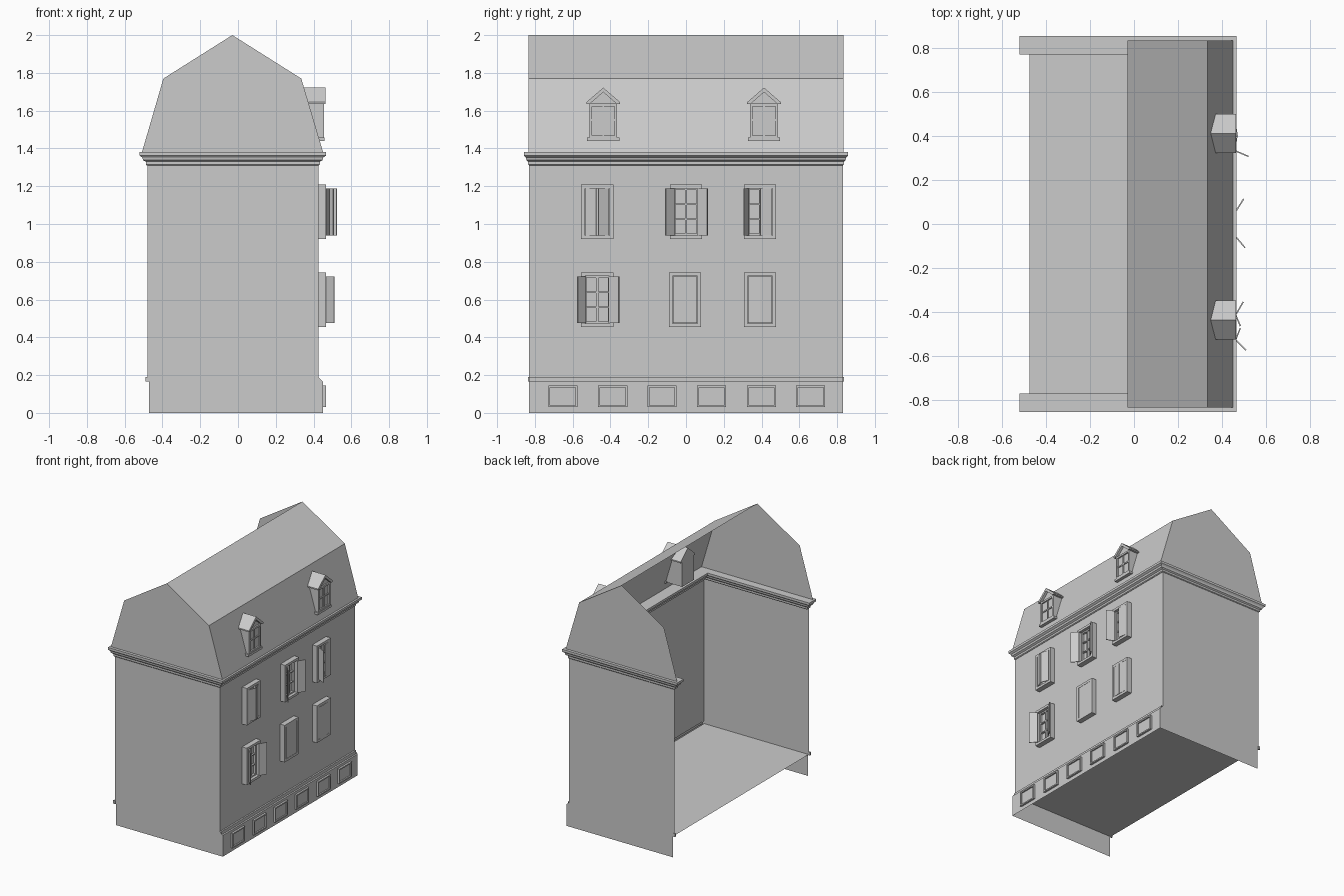
import bpy
from math import sin, cos, radians

if "Cube" in bpy.data.objects:
    bpy.data.objects.remove(bpy.data.objects["Cube"])


def make(name, verts, faces):
    me = bpy.data.meshes.new(name)
    me.from_pydata(verts, [], faces)
    me.update()
    ob = bpy.data.objects.new(name, me)
    bpy.context.collection.objects.link(ob)
    return ob


def boxes(name, items):
    """One object made of boxes given as (x0, x1, y0, y1, z0, z1)."""
    V, F = [], []
    for x0, x1, y0, y1, z0, z1 in items:
        b = len(V)
        V += [(x, y, z) for z in (z0, z1) for x, y in ((x0, y0), (x1, y0), (x1, y1), (x0, y1))]
        F += [[b + i for i in f] for f in ((3, 2, 1, 0), (4, 5, 6, 7), (0, 1, 5, 4),
                                          (1, 2, 6, 5), (2, 3, 7, 6), (3, 0, 4, 7))]
    return make(name, V, F)


def prism_x(name, section, x0, x1):
    """Extrude a (y, z) outline along x."""
    n = len(section)
    V = [(x, y, z) for x in (x0, x1) for y, z in section]
    F = [(i, (i + 1) % n, n + (i + 1) % n, n + i) for i in range(n)]
    return make(name, V, F + [tuple(range(n))[::-1], tuple(range(n, 2 * n))])


def ring(x0, x1, y0, y1, z0, z1, w):
    """Four bars of a rectangular frame facing +x."""
    return [(x0, x1, y0, y0 + w, z0, z1), (x0, x1, y1 - w, y1, z0, z1),
            (x0, x1, y0 + w, y1 - w, z0, z0 + w), (x0, x1, y0 + w, y1 - w, z1 - w, z1)]


XB, XF, YW = -0.48, 0.425, 0.83

# Thin walls: two ends, facade, floor; the back stays open
for s, side in ((-1, "front"), (1, "rear")):
    y = s * YW
    make(side + "_end_wall",
         [(-0.47, y, 0), (0.45, y, 0), (0.45, y, 0.165), (XF, y, 0.19), (XF, y, 1.33),
          (XB, y, 1.33), (XB, y, 0.165), (-0.47, y, 0.165)],
         [tuple(range(8))[::s * -1]])
    boxes(side + "_wall_end_trim", [(-0.49, -0.475, y - 0.006, y + 0.006, 0.165, 0.19)])
make("facade", [(XF, -YW, 0.19), (XF, YW, 0.19), (XF, YW, 1.33), (XF, -YW, 1.33)], [(0, 1, 2, 3)])
make("floor", [(-0.475, -YW, 0.168), (XF, -YW, 0.168), (XF, YW, 0.168), (-0.475, YW, 0.168)], [(0, 1, 2, 3)])
make("plinth", [(x, y, z) for x, z in ((0.45, 0), (0.45, 0.165), (0.437, 0.165), (0.437, 0.19), (XF, 0.19))
                for y in (-YW, YW)],
     [(2 * i, 2 * i + 1, 2 * i + 3, 2 * i + 2) for i in range(4)])

# Cornice: U-shaped plan, stacked steps that flare outward
def u_plan(k):
    dx, dy = 0.041 * k, 0.027 * k
    xo, xi, xb = XF + dx, XF - 0.03 - dx, XB - dx
    yo, yi = YW + dy, 0.80 - dy
    return [(xb, -yo), (xo, -yo), (xo, yo), (xb, yo), (xb, yi), (xi, yi), (xi, -yi), (xb, -yi)]


steps = [(0.05, 1.31), (0.2, 1.315), (0.2, 1.33), (0.55, 1.338), (0.65, 1.352), (1.0, 1.362), (1.0, 1.38)]
V = [(x, y, z) for k, z in steps for x, y in u_plan(k)]
F = [(8 * r + i, 8 * r + (i + 1) % 8, 8 * r + 8 + (i + 1) % 8, 8 * r + 8 + i)
     for r in range(len(steps) - 1) for i in range(8)]
t = 8 * (len(steps) - 1)
for b in (0, t):
    F += [(b, b + 1, b + 6, b + 7), (b + 1, b + 2, b + 5, b + 6), (b + 2, b + 3, b + 4, b + 5)]
make("cornice", V, F)

# Mansard roof: facade half only, with full gables
half = [(-0.03, 2.0), (0.335, 1.77), (0.452, 1.375)]
make("roof", [(x, y, z) for x, z in half for y in (-0.835, 0.835)], [(0, 2, 3, 1), (2, 4, 5, 3)])
gable = [(-0.51, 1.375), (-0.395, 1.77)] + half
for s, side in ((-1, "front"), (1, "rear")):
    make(side + "_gable", [(x, s * 0.835, z) for x, z in gable], [tuple(range(5))[::s]])

# Basement windows
for i, yc in enumerate((-0.652, -0.388, -0.127, 0.135, 0.4, 0.66)):
    boxes(f"basement_window_{i}", ring(0.449, 0.465, yc - 0.077, yc + 0.077, 0.03, 0.145, 0.01)
          + [(0.449, 0.455, yc - 0.067, yc + 0.067, 0.04, 0.135)])


# Shutters swing from a hinge; side -1 hinges on the low-y jamb
def shutter(name, yc, z0, z1, side, angle):
    a, w, th = radians(angle), 0.062, 0.006
    hx, hy = 0.464, yc + side * 0.063
    ux, uy = sin(a), -side * cos(a)
    nx, ny = -cos(a), -side * sin(a)
    plan = [(hx, hy), (hx + w * ux, hy + w * uy),
            (hx + w * ux + th * nx, hy + w * uy + th * ny), (hx + th * nx, hy + th * ny)]
    make(name, [(x, y, z) for z in (z0, z1) for x, y in plan],
         [(0, 1, 2, 3), (4, 5, 6, 7)] + [(i, (i + 1) % 4, 4 + (i + 1) % 4, 4 + i) for i in range(4)])


# Facade windows: centre y, base z, opening angles of both shutters
windows = [(-0.47, 0.92, 22, 22), (0.0, 0.92, 140, 148), (0.392, 0.92, 113, 10),
           (-0.47, 0.455, 135, 150), (-0.005, 0.455, 0, 0), (0.392, 0.455, 5, 3)]
for i, (yc, z0, a, b) in enumerate(windows):
    z1 = z0 + 0.288
    boxes(f"window_frame_{i}", ring(XF, 0.465, yc - 0.085, yc + 0.085, z0, z1, 0.019))
    boxes(f"window_bars_{i}",
          ring(XF, 0.442, yc - 0.066, yc + 0.066, z0 + 0.019, z1 - 0.019, 0.01)
          + [(XF, 0.442, yc - 0.006, yc + 0.006, z0 + 0.02, z1 - 0.02)]
          + [(XF, 0.439, yc - 0.06, yc + 0.06, z0 + h, z0 + h + 0.008) for h in (0.1, 0.18)])
    shutter(f"left_shutter_{i}", yc, z0 + 0.02, z1 - 0.02, -1, a)
    shutter(f"right_shutter_{i}", yc, z0 + 0.02, z1 - 0.02, 1, b)

# Dormers: body running through the roof, pitched cap, glazed front
for i, yc in enumerate((-0.438, 0.413)):
    prism_x(f"dormer_body_{i}", [(yc - 0.072, 1.445), (yc + 0.072, 1.445), (yc + 0.072, 1.645),
                                 (yc, 1.705), (yc - 0.072, 1.645)], 0.29, 0.444)
    prism_x(f"dormer_roof_{i}", [(yc - 0.089, 1.635), (yc - 0.072, 1.635), (yc, 1.698), (yc + 0.072, 1.635),
                                 (yc + 0.089, 1.635), (yc + 0.089, 1.645), (yc, 1.722), (yc - 0.089, 1.645)],
            0.29, 0.464)
    boxes(f"dormer_window_{i}", ring(0.442, 0.455, yc - 0.074, yc + 0.074, 1.455, 1.637, 0.014)
          + [(0.442, 0.451, yc - 0.005, yc + 0.005, 1.46, 1.63),
             (0.442, 0.451, yc - 0.065, yc + 0.065, 1.545, 1.555)])
    boxes(f"dormer_sill_{i}", [(0.42, 0.458, yc - 0.085, yc + 0.085, 1.44, 1.457)])
